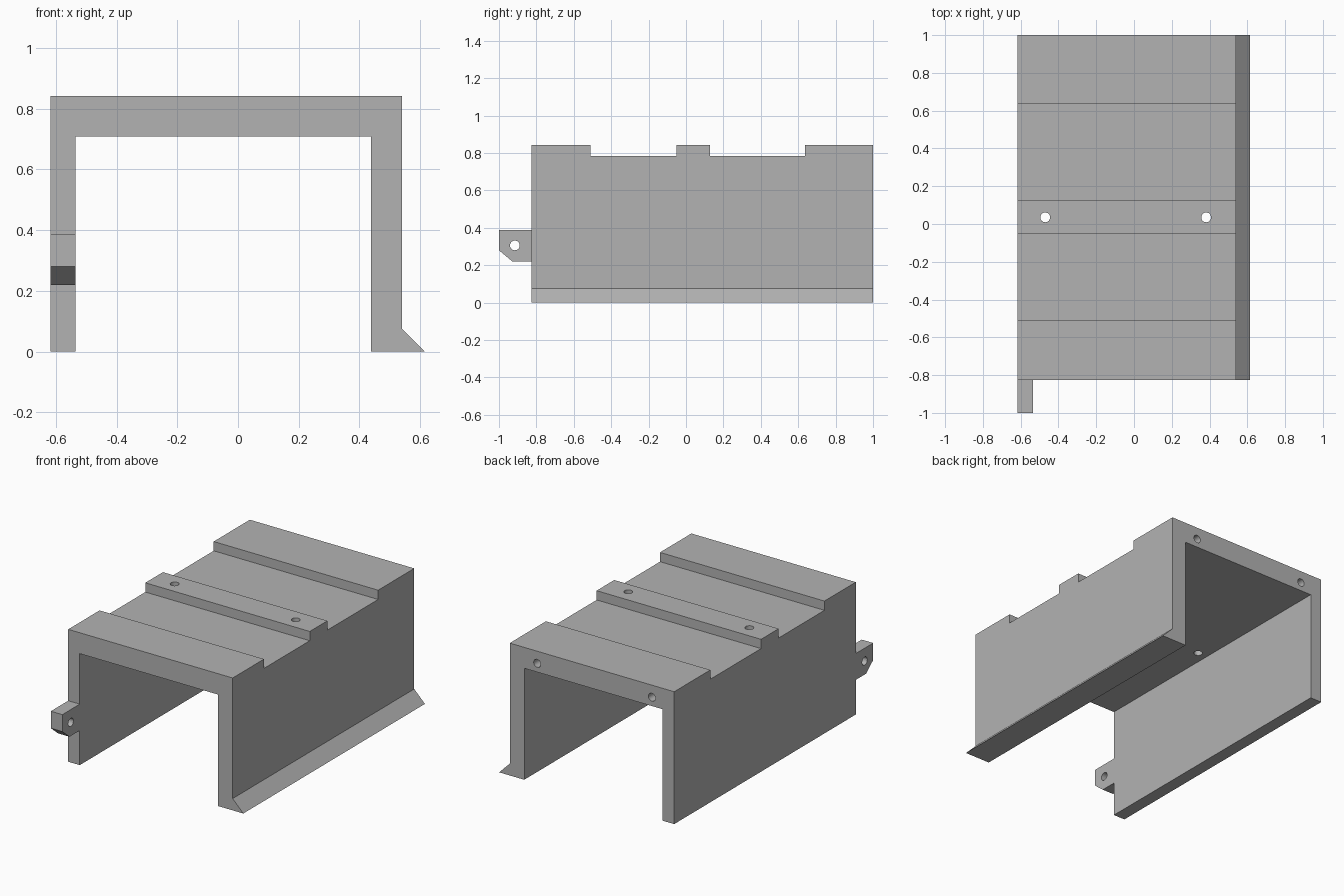
import bpy
import bmesh
from math import pi
from mathutils import Matrix, Vector

default = bpy.data.objects.get("Cube")
if default:
    bpy.data.objects.remove(default, do_unlink=True)

# One plain grey for everything
GREY = (0.45, 0.45, 0.45, 1.0)
grey = bpy.data.materials.new("plain_grey")
grey.use_nodes = True
grey.diffuse_color = GREY
grey.node_tree.nodes["Principled BSDF"].inputs["Base Color"].default_value = GREY


def make_object(name, bm):
    bmesh.ops.recalc_face_normals(bm, faces=bm.faces[:])
    mesh = bpy.data.meshes.new(name)
    bm.to_mesh(mesh)
    bm.free()
    mesh.materials.append(grey)
    obj = bpy.data.objects.new(name, mesh)
    bpy.context.collection.objects.link(obj)
    return obj


def extrude_profile(name, points, sweep):
    """Fill a closed outline of 3D points and sweep it along a vector."""
    bm = bmesh.new()
    face = bm.faces.new([bm.verts.new(p) for p in points])
    new = bmesh.ops.extrude_face_region(bm, geom=[face])["geom"]
    verts = [g for g in new if isinstance(g, bmesh.types.BMVert)]
    bmesh.ops.translate(bm, verts=verts, vec=sweep)
    return make_object(name, bm)


def box(name, low, high):
    low, high = Vector(low), Vector(high)
    bm = bmesh.new()
    size = Matrix.Diagonal((high - low).to_4d())
    bmesh.ops.create_cube(bm, size=1, matrix=Matrix.Translation((low + high) / 2) @ size)
    return make_object(name, bm)


def drill(name, centre, axis, depth, radius=0.026):
    turn = {"X": Matrix.Rotation(pi / 2, 4, "Y"),
            "Y": Matrix.Rotation(pi / 2, 4, "X"),
            "Z": Matrix.Identity(4)}[axis]
    bm = bmesh.new()
    bmesh.ops.create_cone(bm, cap_ends=True, segments=24, radius1=radius, radius2=radius,
                          depth=depth, matrix=Matrix.Translation(centre) @ turn)
    return make_object(name, bm)


def cut(target, cutter):
    cutter.hide_render = True
    mod = target.modifiers.new("cut", "BOOLEAN")
    mod.operation = "DIFFERENCE"
    mod.solver = "EXACT"
    mod.object = cutter
    bpy.context.view_layer.objects.active = target
    bpy.ops.object.modifier_apply(modifier=mod.name)
    bpy.data.objects.remove(cutter, do_unlink=True)


FRONT, BACK, TOP = -0.825, 1.0, 0.842
OUTER, INNER = -0.617, -0.536

# Channel cover with a flared foot along one wall
section = [(OUTER, 0), (INNER, 0), (INNER, 0.709), (0.438, 0.709), (0.438, 0),
           (0.615, 0), (0.54, 0.075), (0.54, TOP), (OUTER, TOP)]
cover = extrude_profile("channel_cover", [(x, FRONT, z) for x, z in section],
                        (0, BACK - FRONT, 0))

# Two wide grooves across the top
for y0, y1 in ((-0.51, -0.05), (0.127, 0.637)):
    cut(cover, box("groove_cutter", (-0.8, y0, 0.783), (0.8, y1, 1)))

# Through holes in the middle rib
for x in (-0.47, 0.382):
    cut(cover, drill("rib_hole_cutter", (x, 0.035, 0.78), "Z", 0.3))

# Blind holes in the back edge of the top
for x in (-0.46, 0.347):
    cut(cover, drill("back_hole_cutter", (x, BACK, 0.765), "Y", 0.5, 0.025))

# Chamfered mounting tab on the front of the thin wall
outline = [(FRONT, 0.22), (-0.928, 0.22), (-1, 0.28), (-1, 0.388), (FRONT, 0.388)]
tab = extrude_profile("mounting_tab", [(OUTER, y, z) for y, z in outline],
                      (INNER - OUTER, 0, 0))
cut(tab, drill("tab_hole_cutter", (OUTER, -0.915, 0.306), "X", 0.4))

# Smooth hole walls, crisp edges elsewhere
for obj in (cover, tab):
    bpy.ops.object.select_all(action="DESELECT")
    obj.select_set(True)
    bpy.context.view_layer.objects.active = obj
    bpy.ops.object.shade_smooth_by_angle(angle=pi / 6)
